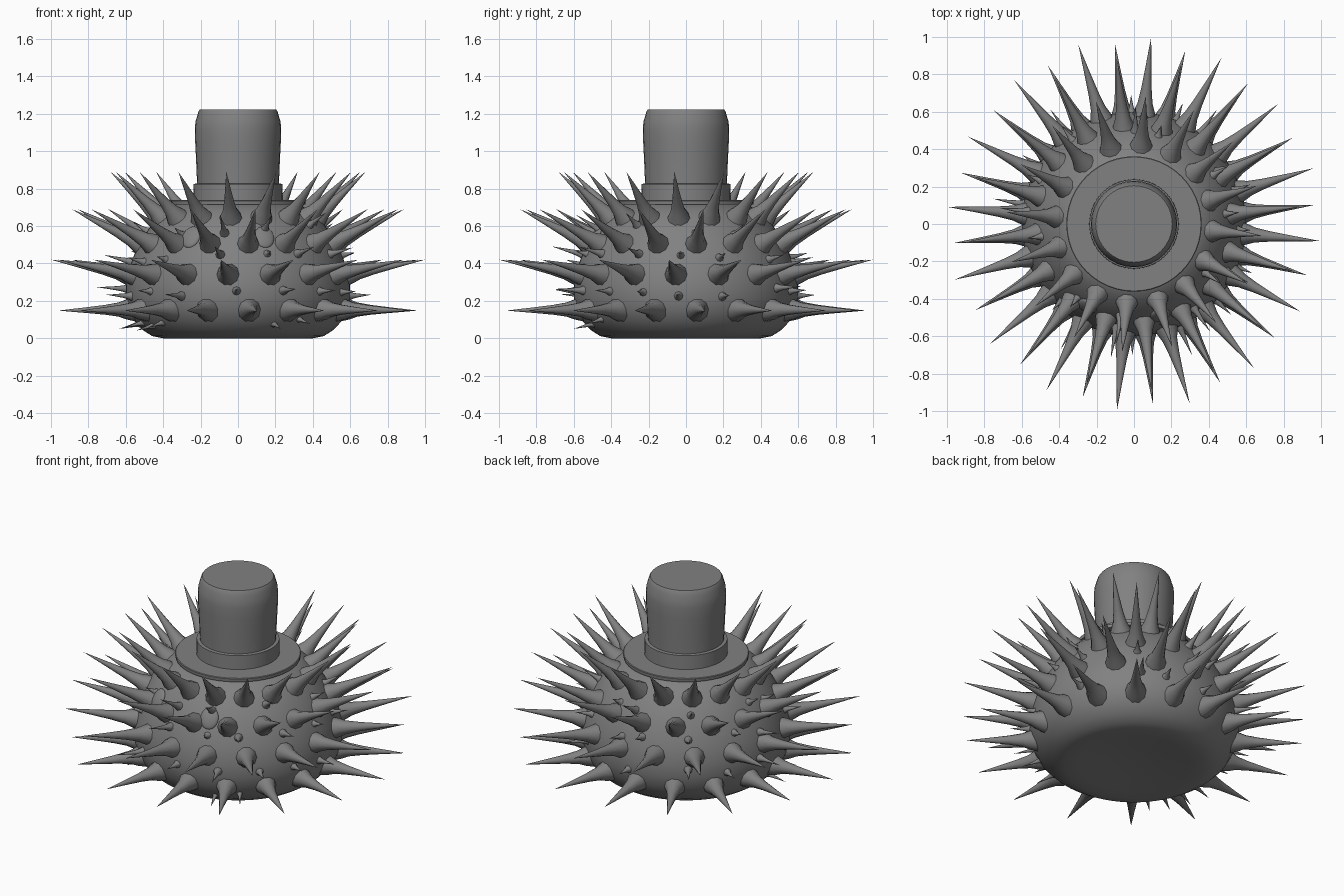
import bpy, bmesh, math, random
from mathutils import Vector

if "Cube" in bpy.data.objects:
    bpy.data.objects.remove(bpy.data.objects["Cube"])

random.seed(4)

grey = bpy.data.materials.new("dark_grey")
grey.diffuse_color = (0.22, 0.22, 0.22, 1)
grey.use_nodes = True
grey.node_tree.nodes["Principled BSDF"].inputs["Base Color"].default_value = grey.diffuse_color


def finish(bm, name, angle=35):
    bmesh.ops.recalc_face_normals(bm, faces=bm.faces)
    me = bpy.data.meshes.new(name)
    bm.to_mesh(me)
    bm.free()
    me.materials.append(grey)
    ob = bpy.data.objects.new(name, me)
    bpy.context.collection.objects.link(ob)
    bpy.ops.object.select_all(action='DESELECT')
    ob.select_set(True)
    bpy.context.view_layer.objects.active = ob
    bpy.ops.object.shade_smooth_by_angle(angle=math.radians(angle))
    return ob


def loft(bm, base, axis, profile, sides):
    """Add a solid of revolution: profile is (distance along axis, radius)."""
    q = Vector(axis).to_track_quat('Z', 'Y')
    base = Vector(base)
    rings = []
    for d, r in profile:
        if r == 0:
            rings.append([bm.verts.new(base + q @ Vector((0, 0, d)))])
        else:
            rings.append([bm.verts.new(base + q @ Vector((
                r * math.cos(math.tau * i / sides),
                r * math.sin(math.tau * i / sides), d))) for i in range(sides)])
    for a, b in zip(rings, rings[1:]):
        for i in range(sides):
            j = (i + 1) % sides
            if len(a) == 1:
                bm.faces.new((a[0], b[j], b[i]))
            elif len(b) == 1:
                bm.faces.new((a[i], a[j], b[0]))
            else:
                bm.faces.new((a[i], a[j], b[j], b[i]))
    for ring in (rings[0], rings[-1]):
        if len(ring) > 1:
            bm.faces.new(ring)


def lathe(name, profile, sides, angle=35):
    bm = bmesh.new()
    loft(bm, (0, 0, 0), (0, 0, 1), profile, sides)
    return finish(bm, name, angle)


# Squashed round body with a slightly dished underside
BODY = [(0.03, 0), (0.022, 0.18), (0.005, 0.32), (0.0, 0.40), (0.012, 0.46),
        (0.045, 0.51), (0.09, 0.553), (0.15, 0.585), (0.22, 0.6), (0.30, 0.598),
        (0.38, 0.58), (0.46, 0.55), (0.54, 0.508), (0.61, 0.46), (0.67, 0.40),
        (0.715, 0.33), (0.73, 0.2), (0.735, 0)]
lathe("body", BODY, 64, 60)


def body_radius(z):
    for (z0, r0), (z1, r1) in zip(BODY[3:], BODY[4:]):
        if z0 <= z <= z1:
            return r0 + (r1 - r0) * (z - z0) / (z1 - z0)


def spike(bm, az, base, tip, width, sides=10):
    """Flared spine; base and tip are (radius, height)."""
    c, s = math.cos(az), math.sin(az)
    a = Vector((base[0] * c, base[0] * s, base[1]))
    b = Vector((tip[0] * c, tip[0] * s, tip[1]))
    n = (b - a).length
    shape = [(0, 1.1), (0.12, 0.9), (0.22, 0.64), (0.4, 0.44), (0.65, 0.25), (0.85, 0.11), (1, 0)]
    loft(bm, a, b - a, [(t * n, r * width) for t, r in shape], sides)


# Four staggered rows of large spines
ROWS = [("lower", (0.55, 0.155), (0.965, 0.148), 6.0),
        ("middle", (0.55, 0.335), (1.004, 0.42), -5.25),
        ("upper", (0.485, 0.485), (0.893, 0.69), 6.0),
        ("top", (0.40, 0.622), (0.685, 0.89), -5.25)]
for label, base, tip, offset in ROWS:
    bm = bmesh.new()
    for k in range(16):
        spike(bm, math.radians(offset + 22.5 * k), base, tip, 0.062)
    finish(bm, label + "_spines", 60)

# Small spines scattered between the rows
bm = bmesh.new()
for z, rise, count in [(0.25, 0.05, 15), (0.42, 0.25, 14), (0.57, 0.55, 11)]:
    for k in range(count):
        az = math.tau * (k + random.uniform(-0.3, 0.3)) / count
        h = z + random.uniform(-0.03, 0.03)
        r = body_radius(h) - 0.015
        n = random.uniform(0.08, 0.2)
        spike(bm, az, (r, h), (r + n * math.cos(rise), h + n * math.sin(rise)), 0.026, 8)
for deg in (188, 200, 211, 222, 291, 306):
    h = random.uniform(0.07, 0.11)
    r = body_radius(h) - 0.02
    spike(bm, math.radians(deg), (r, h), (r + 0.12, h - 0.03), 0.02, 8)
finish(bm, "small_spines", 60)

# Pair of flat oval eyes, set slightly off centre
for x, name in ((-0.25, "left_eye"), (0.14, "right_eye")):
    bm = bmesh.new()
    bmesh.ops.create_uvsphere(bm, u_segments=24, v_segments=12, radius=1)
    ob = finish(bm, name)
    turn = math.asin(x / 0.505)
    ob.scale = (0.054, 0.02, 0.064)
    ob.location = (x, -0.505 * math.cos(turn), 0.54)
    ob.rotation_euler = (math.radians(-28), 0, turn)

# Tall hat: brim, band and crown
lathe("hat_brim", [(0.715, 0), (0.715, 0.36), (0.735, 0.362), (0.738, 0.358), (0.738, 0)], 48)
lathe("hat_band", [(0.73, 0.24), (0.825, 0.238), (0.828, 0.215)], 32)
lathe("hat_crown", [(0.73, 0.217), (0.83, 0.219), (0.95, 0.224), (1.05, 0.229), (1.12, 0.231),
                    (1.16, 0.227), (1.19, 0.218), (1.212, 0.212), (1.222, 0.205), (1.222, 0)], 32)
